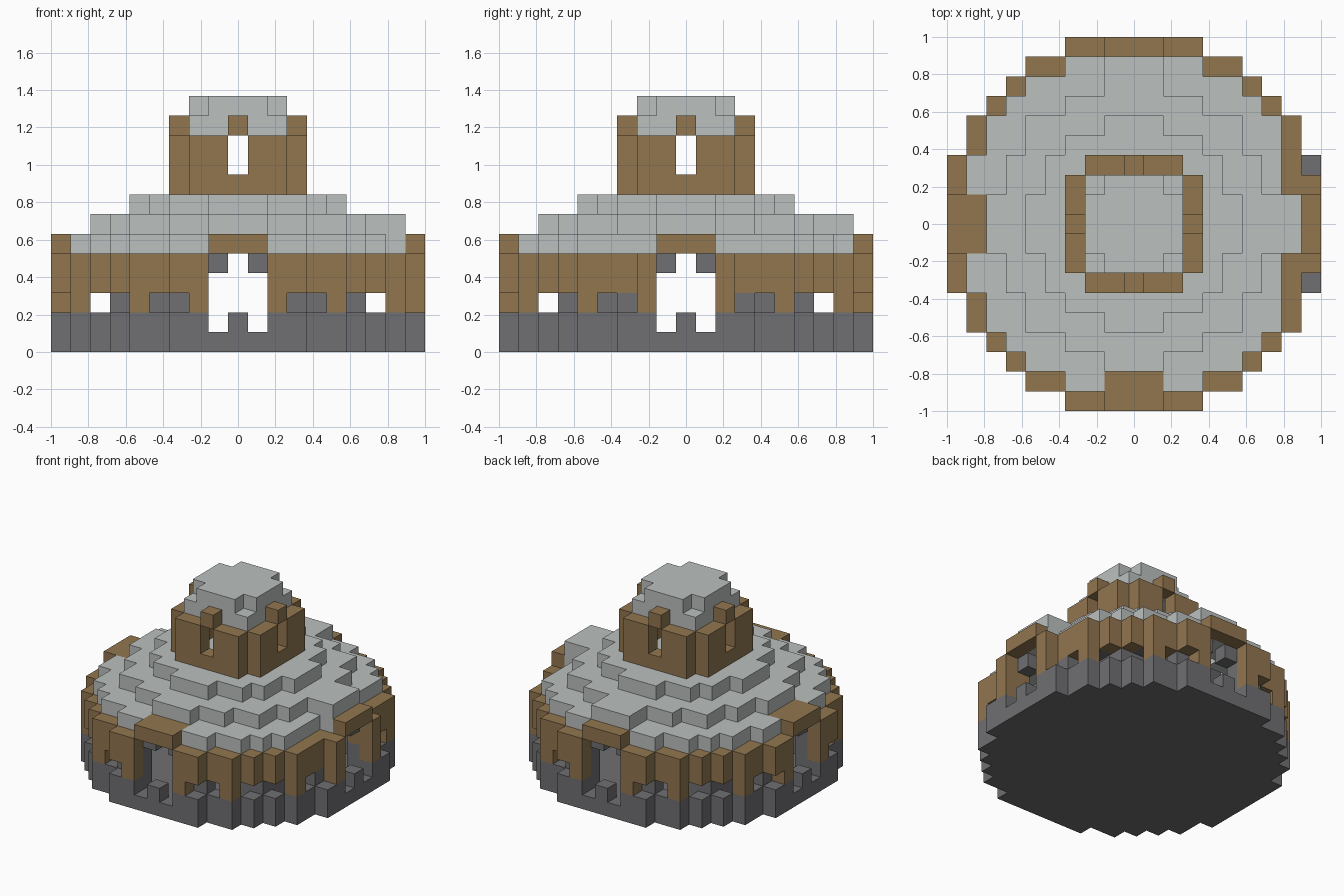
import bpy
import bmesh
from mathutils import Vector

cube = bpy.data.objects.get("Cube")
if cube:
    bpy.data.objects.remove(cube, do_unlink=True)

U = 2 / 19  # edge length of one block


def make_material(name, color):
    mat = bpy.data.materials.new(name)
    mat.use_nodes = True
    mat.diffuse_color = (*color, 1)
    mat.node_tree.nodes["Principled BSDF"].inputs["Base Color"].default_value = (*color, 1)
    return mat


WOOD = make_material("brown wood", (0.283, 0.18, 0.078))
STONE = make_material("dark stone", (0.162, 0.156, 0.165))
ROOF = make_material("pale roof", (0.497, 0.527, 0.521))


def disc(half_widths):
    """Stepped round plan: half width of each row, counted from the middle row."""
    return {(x, s * y) for y, w in enumerate(half_widths)
            for s in (-1, 1) for x in range(-w, w + 1)}


def rim(plan):
    """Cells of a plan that touch its outside along an edge."""
    return {(x, y) for x, y in plan
            if not {(x + 1, y), (x - 1, y), (x, y + 1), (x, y - 1)} <= plan}


def around(cells):
    """Repeat cells in all eight mirrored and swapped positions."""
    return {(s * p, t * q) for x, y in cells for p, q in ((x, y), (y, x))
            for s in (-1, 1) for t in (-1, 1)}


def stack(plan, low, high):
    return {(x, y, z) for x, y in plan for z in range(low, high + 1)}


# Plans of the round building and its stepped roof
outer = disc([9, 9, 9, 9, 8, 8, 7, 6, 5, 3])
inner = disc([8, 8, 8, 8, 7, 7, 6, 5, 3])
step_mid = disc([7, 7, 6, 6, 5, 5, 3, 1])
step_top = disc([5, 5, 4, 4, 3, 1])
wall, lining = outer - inner, rim(inner)
doorway = around({(9, 0), (9, 1)})
inner_door = around({(8, 0), (8, 1)})
windows = around({(9, 3), (8, 4), (7, 6)})

# Side with the set-back wall beside its door
recess = {(8, s * y) for s in (-1, 1) for y in (2, 3)}
open_corner = {(9, 3), (9, -3)}

# Deep lintels on two sides, shallow ones with a roof tongue on the others
deep = {c for c in inner_door if min(c) == -8}
tongue = inner_door - deep

parts = {}
parts["floor"] = (stack(outer, 0, 0), STONE)
parts["stone_base"] = (stack(wall - around({(9, 1)}), 1, 1), STONE)
parts["wooden_wall"] = (
    stack(wall - doorway - windows, 2, 2)
    | stack(wall - doorway - open_corner, 3, 4)
    | stack(recess, 3, 4), WOOD)
parts["door_lintels"] = (stack(doorway | deep, 5, 5), WOOD)

# Stone lining with door arches and window niches
niche_gap = around({(7, 4), (7, 5)})
niche_back = around({(6, 4), (6, 5), (6, 6)})
parts["stone_lining"] = (
    stack(lining - inner_door - niche_gap, 1, 2)
    | stack(niche_back, 1, 2)
    | stack(lining - inner_door - recess, 3, 4)
    | stack(around({(8, 1)}), 4, 4), STONE)

# Roof shell, each step overlapping the one above
parts["lower_roof"] = (
    stack(inner - deep - recess - (step_mid - rim(step_mid)), 5, 5), ROOF)
parts["middle_roof"] = (
    stack((step_mid - (step_top - rim(step_top))) | tongue, 6, 6), ROOF)
parts["upper_roof"] = (stack(step_top, 7, 7), ROOF)

# Lantern tower with slot windows, caps and a small dome
tower = around({(3, 0), (3, 1), (3, 2)})
slots = around({(3, 0)})
parts["tower_wall"] = (
    stack(tower, 8, 8) | stack(tower - slots, 9, 10), WOOD)
parts["window_caps"] = (stack(slots, 11, 11), WOOD)
parts["tower_dome"] = (
    stack(disc([2, 2, 2]), 11, 11) | stack(disc([2, 2, 1]), 12, 12), ROOF)

occupied = set().union(*(cells for cells, _ in parts.values()))


def build(name, cells, mat):
    """Make one mesh from the exposed sides of its blocks."""
    bm = bmesh.new()
    verts = {}

    def corner(p):
        key = tuple(round(2 * c) for c in p)
        if key not in verts:
            verts[key] = bm.verts.new(p * U)
        return verts[key]

    for cell in sorted(cells):
        centre = Vector(cell) + Vector((0, 0, 0.5))
        for axis in range(3):
            for sign in (-1, 1):
                n = Vector((0, 0, 0))
                n[axis] = sign
                if tuple(int(a + b) for a, b in zip(cell, n)) in occupied:
                    continue
                a = Vector((0, 0, 0))
                a[(axis + 1) % 3] = 1
                b = n.cross(a)
                bm.faces.new([corner(centre + (n + i * a + j * b) / 2)
                              for i, j in ((-1, -1), (1, -1), (1, 1), (-1, 1))])
    mesh = bpy.data.meshes.new(name)
    bm.to_mesh(mesh)
    bm.free()
    mesh.materials.append(mat)
    bpy.context.scene.collection.objects.link(bpy.data.objects.new(name, mesh))


for part_name, (part_cells, part_mat) in parts.items():
    build(part_name, part_cells, part_mat)
